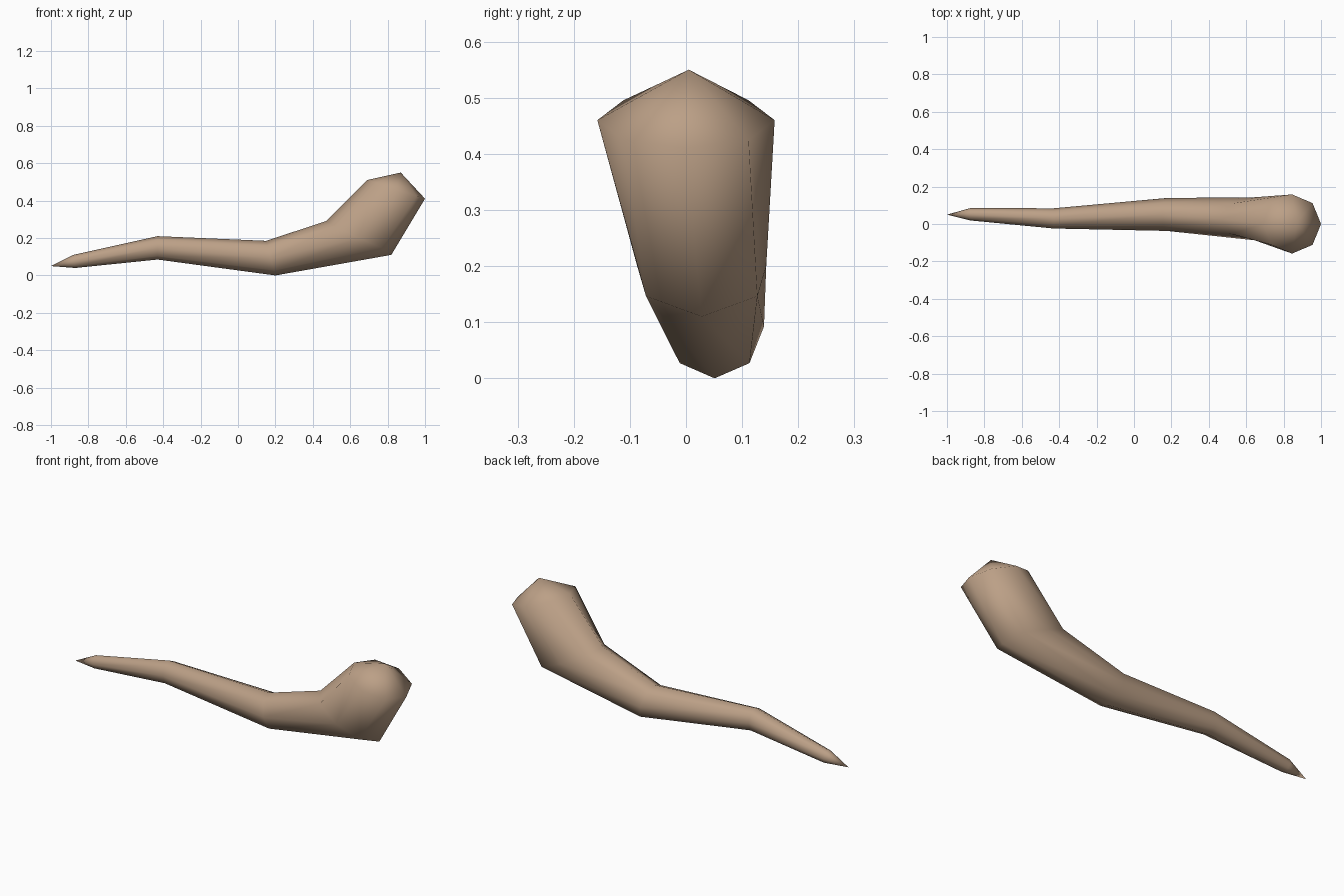
import bpy
import bmesh
import math
from mathutils import Vector

cube = bpy.data.objects.get("Cube")
if cube:
    bpy.data.objects.remove(cube, do_unlink=True)

SIDES = 8

# Single tan colour
tan = bpy.data.materials.new("tan wood")
tan.use_nodes = True
COLOUR = (0.50, 0.35, 0.24, 1)
tan.diffuse_color = COLOUR
bsdf = tan.node_tree.nodes["Principled BSDF"]
bsdf.inputs["Base Color"].default_value = COLOUR
bsdf.inputs["Roughness"].default_value = 0.8

# Cross-sections: (top x, top z), (bottom x, bottom z), centre y, half width
SECTIONS = [
    ((-0.88, 0.11), (-0.87, 0.04), 0.052, 0.033),
    ((-0.43, 0.21), (-0.43, 0.085), 0.03, 0.054),
    ((0.15, 0.185), (0.20, 0.0), 0.051, 0.088),
    ((0.47, 0.29), (0.82, 0.11), 0.028, 0.115),
    ((0.69, 0.51), (1.0, 0.41), 0.0, 0.158),
]
TIP = (-1.0, 0.05, 0.05)
CROWN = (0.87, 0.005, 0.55)


def ring(bm, top, bottom, y, width):
    """A tilted octagon spanning the top and bottom points."""
    top = Vector((top[0], y, top[1]))
    bottom = Vector((bottom[0], y, bottom[1]))
    centre, half = (top + bottom) / 2, (top - bottom) / 2
    verts = []
    for i in range(SIDES):
        a = math.tau * i / SIDES
        offset = half * math.cos(a) + Vector((0, width * math.sin(a), 0))
        verts.append(bm.verts.new(centre + offset))
    return verts


bm = bmesh.new()
rings = [ring(bm, *section) for section in SECTIONS]

# Widen the lower corners of the bend, where it flattens underneath
for i in (3, 5):
    v = rings[3][i]
    v.co.y += math.copysign(0.018, v.co.y - SECTIONS[3][2])
    v.co.z += 0.01

# Shaft walls
for a, b in zip(rings, rings[1:]):
    for i in range(SIDES):
        j = (i + 1) % SIDES
        bm.faces.new((a[i], a[j], b[j], b[i]))

# Pointed tip and low crown
for loop, point in ((rings[0], TIP), (rings[-1], CROWN)):
    apex = bm.verts.new(point)
    for i in range(SIDES):
        bm.faces.new((loop[i], loop[(i + 1) % SIDES], apex))

bmesh.ops.recalc_face_normals(bm, faces=bm.faces)
for face in bm.faces:
    face.smooth = True

mesh = bpy.data.meshes.new("curved_club")
bm.to_mesh(mesh)
bm.free()
mesh.materials.append(tan)
club = bpy.data.objects.new("curved_club", mesh)
bpy.context.collection.objects.link(club)
